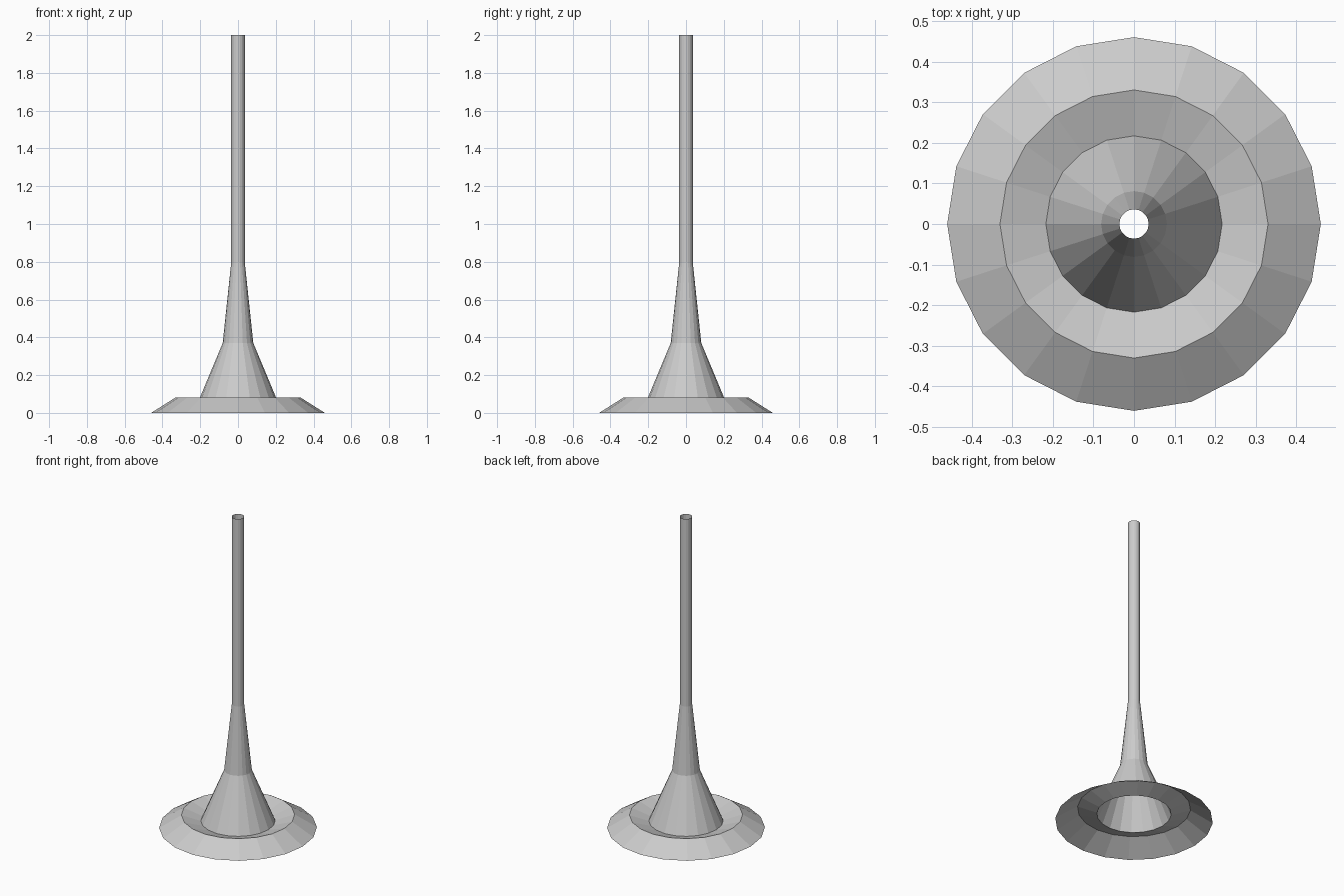
import bpy, bmesh
from math import cos, sin, tau

if "Cube" in bpy.data.objects:
    bpy.data.objects.remove(bpy.data.objects["Cube"])

SIDES = 20


def revolve(name, profile):
    """Open flat-faced skin of revolution; profile runs outside/bottom to top as (radius, z)."""
    bm = bmesh.new()
    rings = [[bm.verts.new((r * cos(tau * i / SIDES), r * sin(tau * i / SIDES), z))
              for i in range(SIDES)] for r, z in profile]
    for low, high in zip(rings, rings[1:]):
        for i in range(SIDES):
            j = (i + 1) % SIDES
            bm.faces.new((low[i], low[j], high[j], high[i]))
    mesh = bpy.data.meshes.new(name)
    bm.to_mesh(mesh)
    bm.free()
    obj = bpy.data.objects.new(name, mesh)
    bpy.context.collection.objects.link(obj)
    return obj


# Sloping foot with a dished inner ring
revolve("base_flange", [(0.46, 0.0), (0.33, 0.082), (0.217, 0.044)])

# Flared cone narrowing into the open tube
revolve("flared_stem", [(0.217, 0.044), (0.081, 0.37), (0.036, 0.795), (0.036, 2.0)])
